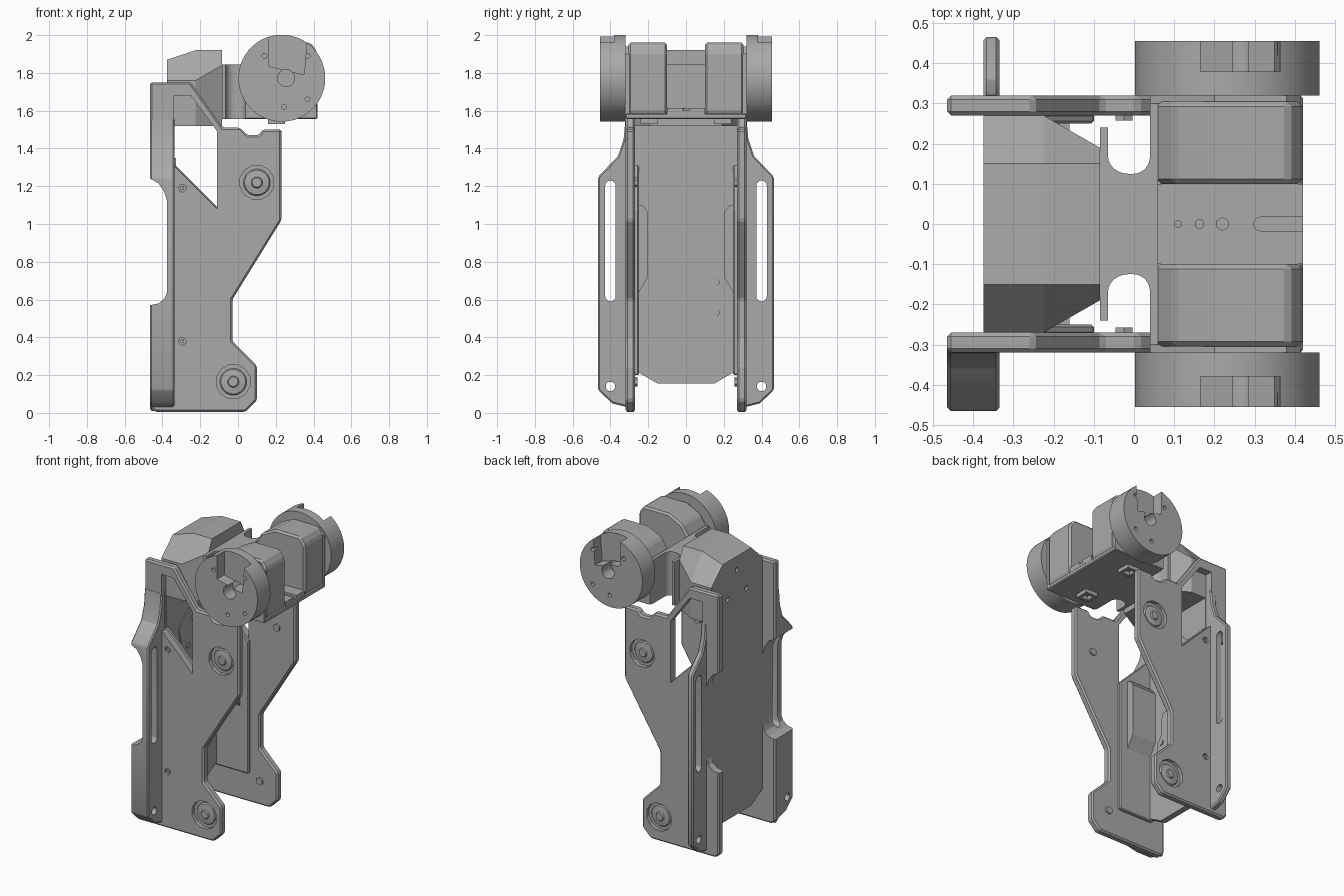
import bpy, bmesh, math
from mathutils import Vector

cube = bpy.data.objects.get("Cube")
if cube:
    bpy.data.objects.remove(cube, do_unlink=True)

mat = bpy.data.materials.new("mid grey")
mat.use_nodes = True
GREY = (0.4, 0.4, 0.4, 1)
mat.diffuse_color = GREY
mat.node_tree.nodes["Principled BSDF"].inputs["Base Color"].default_value = GREY


def place(axis, u, v, w):
    """Profile coordinates to world; axis is the extrusion direction."""
    return {"x": (w, u, v), "y": (u, w, v), "z": (u, v, w)}[axis]


def finish(name, bm, bevel=0):
    bmesh.ops.recalc_face_normals(bm, faces=bm.faces)
    me = bpy.data.meshes.new(name)
    bm.to_mesh(me)
    bm.free()
    me.materials.append(mat)
    ob = bpy.data.objects.new(name, me)
    bpy.context.collection.objects.link(ob)
    if bevel:
        m = ob.modifiers.new("edge", "BEVEL")
        m.width, m.segments, m.limit_method = bevel, 1, "ANGLE"
    return ob


def loft(name, rings, bevel=0):
    bm = bmesh.new()
    loops = [[bm.verts.new(p) for p in r] for r in rings]
    n = len(loops[0])
    for a, b in zip(loops, loops[1:]):
        for i in range(n):
            j = (i + 1) % n
            bm.faces.new((a[i], a[j], b[j], b[i]))
    bm.faces.new(loops[0])
    bm.faces.new(loops[-1])
    return finish(name, bm, bevel)


def prism(name, axis, pts, a, b, bevel=0):
    return loft(name, [[place(axis, u, v, w) for u, v in pts] for w in (a, b)], bevel)


def circle(cu, cv, r, n=24):
    return [(cu + r * math.cos(math.tau * (i + .5) / n), cv + r * math.sin(math.tau * (i + .5) / n)) for i in range(n)]


def rect(u0, u1, v0, v1):
    return [(u0, v0), (u1, v0), (u1, v1), (u0, v1)]


def mirrored(half):
    return half + [(-u, v) for u, v in reversed(half)]


def slot(u, v0, v1, r):
    arc = [math.pi * i / 8 for i in range(9)]
    return [(u + r * math.cos(t), v1 - r + r * math.sin(t)) for t in arc] + \
           [(u - r * math.cos(t), v0 + r - r * math.sin(t)) for t in arc]


def cut(ob, *cutters):
    for c in cutters:
        m = ob.modifiers.new("cut", "BOOLEAN")
        m.operation, m.object, m.solver = "DIFFERENCE", c, "EXACT"
    dg = bpy.context.evaluated_depsgraph_get()
    me = bpy.data.meshes.new_from_object(ob.evaluated_get(dg))
    ob.modifiers.clear()
    ob.data = me
    for c in cutters:
        bpy.data.objects.remove(c, do_unlink=True)


# Shared profiles
plate_outline = [(-.465, .03), (-.44, .005), (.04, .005), (.1, .065), (.1, .25), (-.03, .38), (-.03, .6),
                 (.23, 1.02), (.23, 1.5), (.13, 1.5), (.11, 1.47), (.05, 1.47), (.01, 1.51), (-.08, 1.51),
                 (-.25, 1.75), (-.465, 1.75)]
window = [(-.34, 1.31), (-.11, 1.08), (-.11, 1.49), (-.25, 1.68), (-.34, 1.68)]
back_relief = [(-.6, .57), (-.465, .57), (-.42, .58), (-.39, .605), (-.375, .64), (-.375, 1.12), (-.39, 1.17),
               (-.42, 1.215), (-.465, 1.24), (-.6, 1.24)]
wing_half = [(.28, .005), (.31, .03), (.39, .05), (.465, .12), (.465, 1.25), (.36, 1.36), (.33, 1.45),
             (.32, 1.56), (.28, 1.56)]
bosses = [(.1, 1.22), (-.025, .165)]
screws = [(-.295, 1.19), (-.295, .38)]

for s, side in ((-1, "right"), (1, "left")):
    # Side plate with window and dished pivots
    plate = prism(side + "_side_plate", "y", plate_outline, s * .27, s * .32, .01)
    tools = [prism("cutter", "y", window, s * .2, s * .4),
             prism("cutter", "y", back_relief, s * .2, s * .4)]
    tools += [prism("cutter", "y", circle(x, z, .092, 12), s * .295, s * .4) for x, z in bosses]
    tools += [prism("cutter", "y", circle(x, z, .02, 12), s * .305, s * .4) for x, z in screws]
    cut(plate, *tools)
    for x, z in bosses:
        loft(side + "_pivot", [[place("y", u, v, s * y) for u, v in circle(x, z, r)]
                               for r, y in ((.075, .29), (.065, .303), (.03, .308), (.025, .316))])
        prism(side + "_pivot_nut", "y", circle(x, z, .025, 6), s * .27, s * .258)
    for x, z in screws:
        prism(side + "_screw", "y", circle(x, z, .012, 6), s * .3, s * .315)

    # Slotted wing; the right one carries thick rear blocks
    rear = -.465 if s < 0 else -.375
    wing = prism(side + "_wing", "x", [(s * y, z) for y, z in wing_half], rear, -.335, .008)
    tools = [prism("cutter", "x", slot(s * .4, .59, 1.23, .028), -.6, -.2),
             prism("cutter", "x", circle(s * .4, .14, .025), -.6, -.2)]
    if s < 0:
        tools.append(prism("cutter", "y", back_relief, -.6, -.2))
    cut(wing, *tools)

    # Inner liner rail with a stepped thicker middle
    prism(side + "_liner", "y", [(-.36, .2), (-.1, .2), (-.1, 1.08), (-.33, 1.31), (-.36, 1.31)],
          s * .25, s * .275, .006)
    prism(side + "_liner_step", "x", [(s * y, z) for y, z in
          ((.26, .62), (.2, .72), (.2, 1.06), (.23, 1.1), (.26, 1.1))], -.35, -.16)

    # Motor-like drum with a notch, bore and bolt holes
    cx, cz = .232, 1.772
    drum = prism(side + "_drum", "y", circle(cx, cz, .23, 64), s * .32, s * .455)
    tools = [prism("cutter", "y", [(.165, 1.835), (.35, 1.79), (.375, 2.1), (.165, 2.1)], s * .38, s * .6),
             prism("cutter", "y", circle(cx + .023, cz, .045), s * .36, s * .6)]
    tools += [prism("cutter", "y", circle(x, z, .013, 12), s * .42, s * .6)
              for x, z in ((.14, 1.89), (.368, 1.89), (.368, 1.66), (.243, 1.62))]
    cut(drum, *tools)

    # Head block
    prism(side + "_head_block", "y", [(.055, 1.57), (.055, 1.84), (.1, 1.91), (.2, 1.96), (.385, 1.96),
                                     (.42, 1.91), (.42, 1.59), (.4, 1.57)], s * .1, s * .305, .012)
    prism(side + "_head_cheek", "y", [(.04, 1.56), (.04, 1.82), (.2, 1.94), (.38, 1.94), (.415, 1.9), (.415, 1.56)],
          s * .3, s * .322)

    # Loop clip beneath the head
    clip = prism(side + "_clip", "z", rect(.16, .25, s * .15, s * .24), 1.53, 1.56)
    cut(clip, prism("cutter", "z", rect(.18, .23, s * .17, s * .22), 1.5, 1.555))

# Spine panel with chamfered lower corners
prism("spine_panel", "x", mirrored([(.15, .155), (.27, .225), (.27, 1.56)]), -.375, -.335)

# Hood on top of the spine
def hood_ring(x, wide, low, shoulder, top):
    return [(x, y, z) for y, z in mirrored([(wide, low), (wide, shoulder), (.15, top)])]

hood = loft("hood", [hood_ring(-.375, .27, 1.52, 1.76, 1.87), hood_ring(-.225, .27, 1.52, 1.76, 1.92),
                     hood_ring(-.085, .19, 1.52, 1.84, 1.92)])
cut(hood, *[prism("cutter", "x", circle(y, z, .016, 12), -.5, -.36)
            for y, z in ((-.1, 1.62), (.1, 1.62), (0, 1.78))])

# Cover plates on the inner face of the spine
prism("upper_cover", "x", mirrored([(.075, .945), (.145, 1.23), (.14, 1.27), (.05, 1.35)]), -.335, -.329)
prism("lower_cover", "x", mirrored([(.13, .33), (.14, .48), (.17, .52), (.17, .7), (.14, .74), (.13, .89)]),
      -.335, -.329)
for y, z in ((0, 1.28), (-.055, 1.11), (.055, 1.11), (-.135, .53), (.16, .53), (-.135, .69), (.16, .69)):
    prism("cover_screw", "x", circle(y, z, .018, 12), -.332, -.324)

# Waisted neck joining hood and head
quarter = [math.pi / 2 * i / 6 for i in range(7)]
neck_half = [(-.085, .24), (-.065, .24)] + \
            [(-.015 - .05 * math.cos(t), .17 - .045 * math.sin(t)) for t in quarter] + \
            [(.0 + .04 * math.sin(t), .17 - .045 * math.cos(t)) for t in quarter] + [(.04, .3), (.06, .3)]
neck = prism("neck", "z", neck_half + [(x, -y) for x, y in reversed(neck_half)], 1.555, 1.845)

# Head base and centre rail
prism("head_base", "z", rect(.04, .42, -.32, .32), 1.555, 1.585, .006)
rail = prism("centre_rail", "z", rect(.05, .42, -.1, .1), 1.58, 1.615)
groove = [(.5, -.017)] + [(.315 - .017 * math.sin(t), -.017 * math.cos(t)) for t in
                          (math.pi * i / 8 for i in range(9))] + [(.5, .017)]
cut(rail, prism("cutter", "z", groove, 1.6, 1.7),
    *[prism("cutter", "z", circle(x, 0, r, 6), 1.6, 1.7) for x, r in ((.11, .009), (.163, .012), (.22, .016))])

# Smooth round parts, keep hard edges
bpy.ops.object.select_all(action="DESELECT")
for ob in bpy.context.scene.objects:
    if ob.type == "MESH" and ob.name.split(".")[0].endswith(("drum", "neck", "pivot", "wing")):
        ob.select_set(True)
        bpy.context.view_layer.objects.active = ob
bpy.ops.object.shade_smooth_by_angle(angle=math.radians(25))
